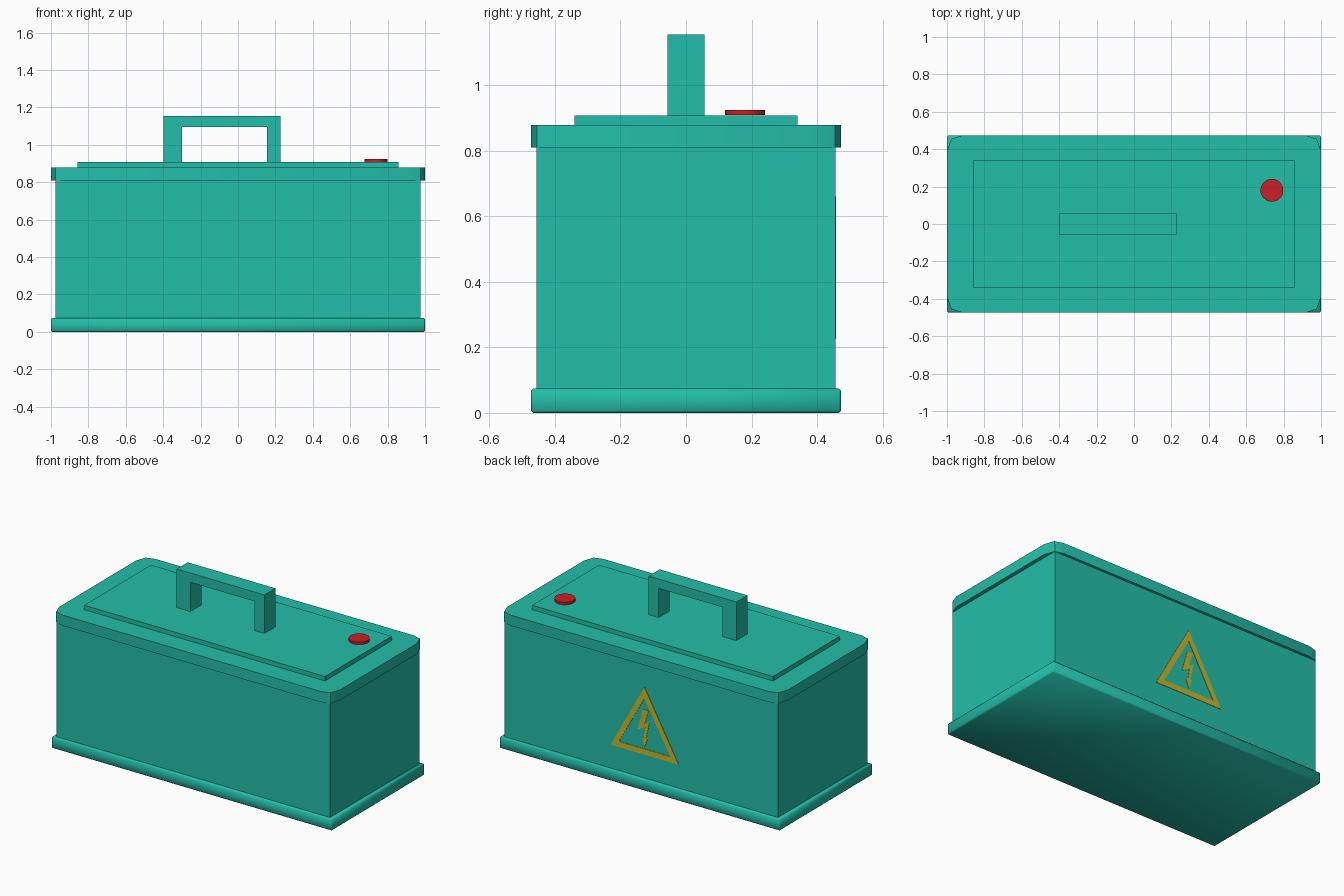
import bpy, bmesh, math

if "Cube" in bpy.data.objects:
    bpy.data.objects.remove(bpy.data.objects["Cube"])


def material(name, rgb):
    m = bpy.data.materials.new(name)
    m.diffuse_color = (*rgb, 1)
    m.use_nodes = True
    m.node_tree.nodes["Principled BSDF"].inputs["Base Color"].default_value = m.diffuse_color
    return m


TEAL = material("teal", (0.017, 0.52, 0.40))
RED = material("red", (0.60, 0.014, 0.018))
YELLOW = material("warning_yellow", (0.58, 0.48, 0.025))


def finish(name, bm, mat, smooth=None):
    bmesh.ops.recalc_face_normals(bm, faces=bm.faces)
    me = bpy.data.meshes.new(name)
    bm.to_mesh(me)
    bm.free()
    me.materials.append(mat)
    ob = bpy.data.objects.new(name, me)
    bpy.context.collection.objects.link(ob)
    if smooth:
        bpy.ops.object.select_all(action='DESELECT')
        ob.select_set(True)
        bpy.context.view_layer.objects.active = ob
        bpy.ops.object.shade_smooth_by_angle(angle=math.radians(smooth))
    return ob


def prism(bm, points, offset):
    """Extrude a closed 3D outline by an offset vector."""
    n = len(points)
    a = [bm.verts.new(p) for p in points]
    b = [bm.verts.new([c + d for c, d in zip(p, offset)]) for p in points]
    bm.faces.new(a)
    bm.faces.new(b[::-1])
    for i in range(n):
        j = (i + 1) % n
        bm.faces.new((a[i], a[j], b[j], b[i]))


def box(name, hx, hy, z0, z1, bevel=0.0):
    bm = bmesh.new()
    prism(bm, [(-hx, -hy, z0), (hx, -hy, z0), (hx, hy, z0), (-hx, hy, z0)],
          (0, 0, z1 - z0))
    if bevel:
        bmesh.ops.bevel(bm, geom=bm.edges[:], offset=bevel, segments=1,
                        affect='EDGES')
    return finish(name, bm, TEAL, 60 if bevel else None)


# Base tray, case and raised top panel
box("base_tray", 1.0, 0.473, 0.0, 0.074, bevel=0.007)
box("case", 0.975, 0.456, 0.06, 0.86)
box("top_panel", 0.858, 0.34, 0.87, 0.907)

# Lid with faceted corners
corner = [(1.0, 0.39), (0.977, 0.455), (0.92, 0.473)]
outline = []
for sx, sy in ((1, 1), (-1, 1), (-1, -1), (1, -1)):
    pts = [(sx * x, sy * y, 0.81) for x, y in corner]
    outline += pts if sx * sy > 0 else pts[::-1]
bm = bmesh.new()
prism(bm, outline, (0, 0, 0.068))
finish("lid", bm, TEAL, 35)

# Carry handle, an off-centre squared arch
bm = bmesh.new()
arch = [(-0.398, 0.9), (-0.398, 1.155), (0.227, 1.155), (0.227, 0.9),
        (0.155, 0.9), (0.155, 1.095), (-0.30, 1.095), (-0.30, 0.9)]
prism(bm, [(x, -0.056, z) for x, z in arch], (0, 0.112, 0))
finish("carry_handle", bm, TEAL)

# Red terminal button
bm = bmesh.new()
ring = [(0.737 + 0.061 * math.cos(math.tau * i / 32),
         0.18 + 0.061 * math.sin(math.tau * i / 32), 0.909) for i in range(32)]
prism(bm, ring, (0, 0, 0.016))
finish("terminal_button", bm, RED, 30)

# Warning triangle and bolt on the back (u runs towards -x)
CX, Y, T = -0.025, 0.4555, 0.003


def on_back(u, z):
    return (CX - u, Y, z)


outer = [(-0.243, 0.226), (0.243, 0.226), (0.0, 0.66)]
cz = sum(p[1] for p in outer) / 3
inner = [(u * 0.75, cz + (z - cz) * 0.75) for u, z in outer]
bm = bmesh.new()
for i in range(3):
    j = (i + 1) % 3
    prism(bm, [on_back(*p) for p in (outer[i], outer[j], inner[j], inner[i])],
          (0, T, 0))
finish("warning_triangle", bm, YELLOW)

bolt = [(-0.012, 0.515), (0.03, 0.515), (0.0, 0.425), (0.036, 0.445),
        (0.012, 0.335), (0.026, 0.34), (0.0, 0.275), (-0.02, 0.33),
        (-0.006, 0.333), (0.006, 0.405), (-0.05, 0.375)]
bm = bmesh.new()
prism(bm, [on_back(*p) for p in bolt], (0, T, 0))
finish("warning_bolt", bm, YELLOW)
